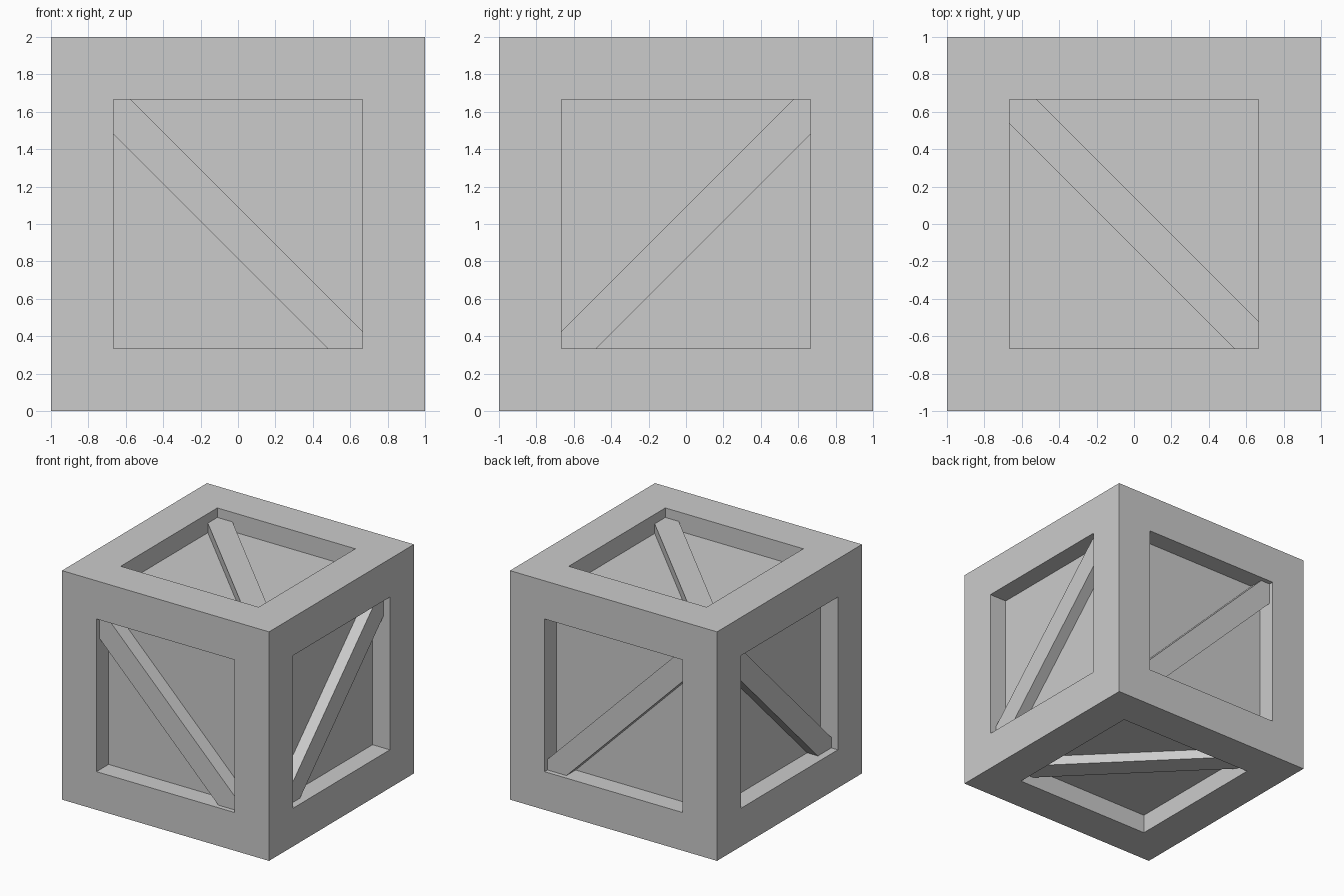
import bpy
import bmesh
from mathutils import Matrix, Vector

if "Cube" in bpy.data.objects:
    bpy.data.objects.remove(bpy.data.objects["Cube"], do_unlink=True)

HALF = 1.0
OPENING = 2 / 3       # size of each opening as a share of the side
RECESS = 1 / 6        # depth of the panels
CENTRE = Vector((0, 0, HALF))

grey = bpy.data.materials.new("plain grey")
grey.use_nodes = True
colour = (0.6, 0.6, 0.6, 1)
grey.diffuse_color = colour
grey.node_tree.nodes["Principled BSDF"].inputs["Base Color"].default_value = colour


def add_object(name, bm):
    bmesh.ops.recalc_face_normals(bm, faces=bm.faces)
    mesh = bpy.data.meshes.new(name)
    bm.to_mesh(mesh)
    bm.free()
    mesh.materials.append(grey)
    obj = bpy.data.objects.new(name, mesh)
    obj.location = CENTRE
    bpy.context.collection.objects.link(obj)
    return obj


# Crate body: each side is shrunk inside a frame, then its panel is sunk
bm = bmesh.new()
bmesh.ops.create_cube(bm, size=2 * HALF)
for side in list(bm.faces):
    middle = side.calc_center_median()
    panel = bmesh.ops.extrude_discrete_faces(bm, faces=[side])["faces"][0]
    bmesh.ops.scale(bm, verts=panel.verts, vec=(OPENING,) * 3,
                    space=Matrix.Translation(-middle))
    panel = bmesh.ops.extrude_discrete_faces(bm, faces=[panel])["faces"][0]
    bmesh.ops.translate(bm, verts=panel.verts, vec=-middle.normalized() * RECESS)
add_object("crate_body", bm)


# Diagonal braces: their ends are buried in the frame, their backs in the panel
def brace(name, outward, along, shift, gap):
    """Lay a plank along a diagonal; gap is how far its face sits below the frame."""
    outward, along = Vector(outward), Vector(along).normalized()
    across = outward.cross(along)
    thick = RECESS - gap + 0.04
    bm = bmesh.new()
    bmesh.ops.create_cube(bm, size=1)
    bmesh.ops.scale(bm, verts=bm.verts, vec=(2.1, 0.196, thick))
    turn = Matrix((along, across, outward)).transposed().to_4x4()
    place = outward * (HALF - gap - thick / 2) + Vector(shift)
    bmesh.ops.transform(bm, verts=bm.verts, matrix=Matrix.Translation(place) @ turn)
    add_object(name, bm)


for sign, front, side, top in ((-1, "front", "right", "bottom"), (1, "back", "left", "top")):
    brace(front + "_brace", (0, sign, 0), (1, 0, -1), (-0.023, 0, -0.023), 0.04)
    brace(side + "_brace", (sign, 0, 0), (0, 1, 1), (0, 0.023, -0.023), 0.063)
    brace(top + "_brace", (0, 0, sign), (1, -1, 0), (0.004, 0.004, 0), 0.083)
